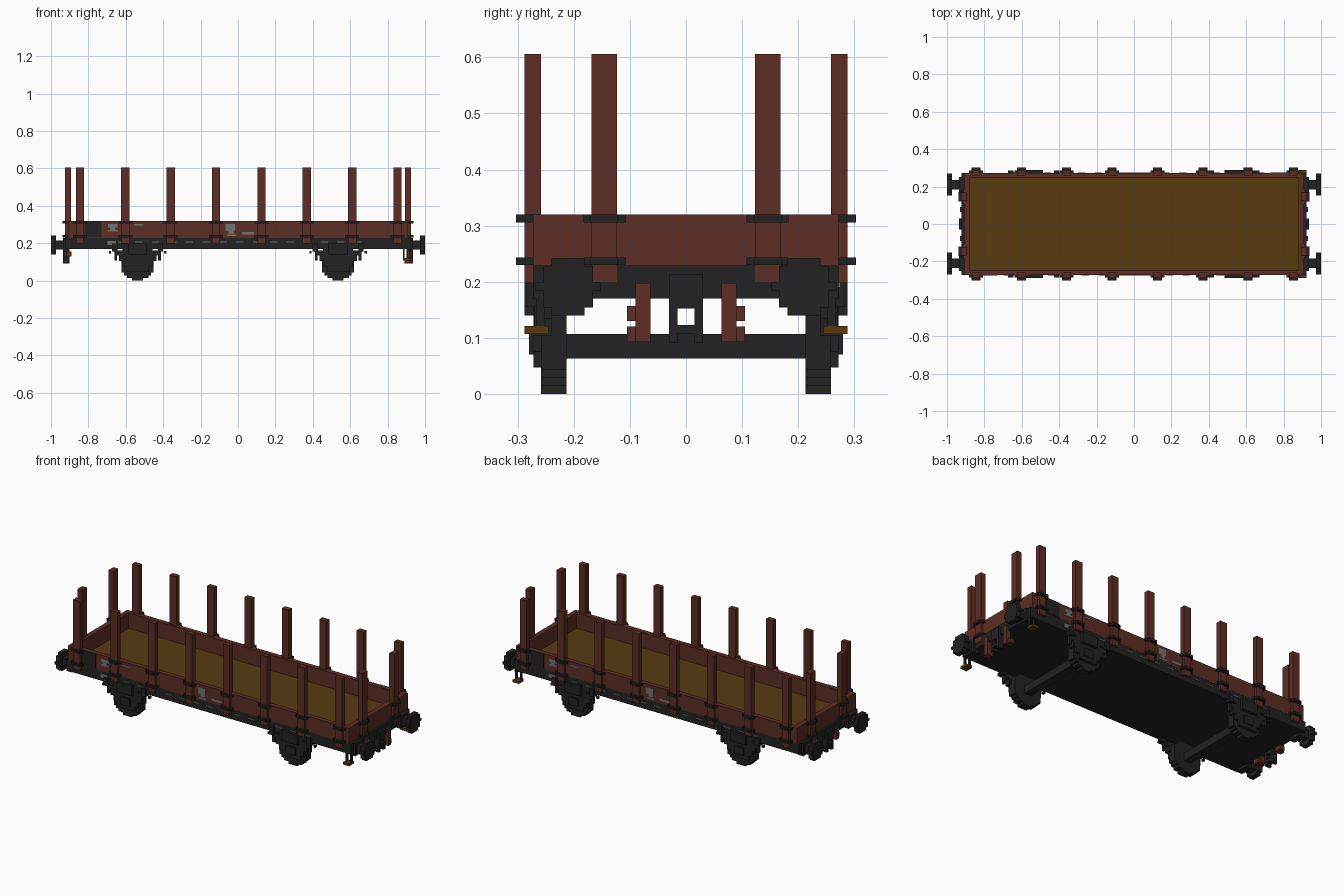
import bpy, bmesh, math

cube = bpy.data.objects.get("Cube")
if cube:
    bpy.data.objects.remove(cube)

SIDES = (-1, 1)
UNIT = 0.0147  # size of one block step


def material(name, color):
    m = bpy.data.materials.new(name)
    m.use_nodes = True
    m.diffuse_color = (*color, 1)
    m.node_tree.nodes["Principled BSDF"].inputs["Base Color"].default_value = (*color, 1)
    return m


RED = material("rust red", (0.107, 0.026, 0.018))
DARK = material("dark iron", (0.016, 0.016, 0.016))
WOOD = material("brown planks", (0.10, 0.043, 0.005))
GREY = material("pale grey", (0.17, 0.17, 0.17))


def blocks(name, mat, boxes):
    """One object made of boxes, each given as x, y and z ranges."""
    bm = bmesh.new()
    for ranges in boxes:
        lo = [min(r) for r in ranges]
        hi = [max(r) for r in ranges]
        verts = bmesh.ops.create_cube(bm, size=1)["verts"]
        for v in verts:
            v.co = [(a + b) / 2 + c * (b - a) for a, b, c in zip(lo, hi, v.co)]
    mesh = bpy.data.meshes.new(name)
    bm.to_mesh(mesh)
    bm.free()
    mesh.materials.append(mat)
    ob = bpy.data.objects.new(name, mesh)
    bpy.context.collection.objects.link(ob)
    return ob


def around(c, half):
    return (c - half, c + half)


def both(s, a, b):
    return (s * a, s * b)


def stepped_disc(radius, across, up):
    """Rows of a blocky circle: (across range, up range)."""
    rows = round(2 * radius / UNIT)
    step = 2 * radius / rows
    out = []
    for i in range(rows):
        z = -radius + i * step
        half = math.sqrt(max(radius ** 2 - (z + step / 2) ** 2, 0))
        half = max(1, round(half / step)) * step
        out.append((around(across, half), (up + z, up + z + step)))
    return out


# Deck, walls and underframe
blocks("deck", WOOD, [((-0.89, 0.89), (-0.255, 0.255), (0.215, 0.23))])
blocks("side_walls", RED, [((-0.909, 0.909), both(s, 0.245, 0.273), (0.229, 0.32)) for s in SIDES])
blocks("end_walls", RED, [(both(s, 0.88, 0.909), (-0.245, 0.245), (0.229, 0.32)) for s in SIDES])
blocks("underframe", DARK, [((-0.922, 0.922), (-0.272, 0.272), (0.17, 0.229))])

# Stakes with their iron brackets
stake_x = [-0.845 + i * 0.2426 for i in range(8)]
levels = ((0.23, 0.243), (0.306, 0.32))
blocks("side_stakes", RED, [(around(x, 0.022), both(s, 0.258, 0.288), (0.198, 0.606))
                            for s in SIDES for x in stake_x])
blocks("end_stakes", RED, [(both(s, 0.894, 0.924), both(t, 0.123, 0.168), (0.2, 0.606))
                           for s in SIDES for t in SIDES])
side_brackets, end_brackets = [], []
for z in levels:
    for s in SIDES:
        for x in stake_x:
            side_brackets.append((around(x, 0.0375), both(s, 0.272, 0.287), z))
            side_brackets.append((around(x, 0.024), both(s, 0.28, 0.303), z))
        for t in SIDES:
            end_brackets.append((both(s, 0.905, 0.923), both(t, 0.108, 0.183), z))
            end_brackets.append((both(s, 0.915, 0.938), both(t, 0.121, 0.17), z))
blocks("side_brackets", DARK, side_brackets)
blocks("end_brackets", DARK, end_brackets)

# Buffers
for s in SIDES:
    for t in SIDES:
        parts = [(both(s, 0.972, 1.0), y, z) for y, z in stepped_disc(0.0515, t * 0.21, 0.191)]
        parts.append((both(s, 0.9, 0.975), around(t * 0.21, 0.026), (0.166, 0.214)))
        parts.append((both(s, 0.9, 0.935), around(t * 0.21, 0.04), (0.155, 0.228)))
        blocks("buffer", DARK, parts)

# Wheelsets, axle guards and leaf springs
for x in (-0.537, 0.535):
    blocks("axle", DARK, [(around(x, 0.022), (-0.22, 0.22), (0.063, 0.107))])
    for t in SIDES:
        blocks("wheel", DARK, [(w, both(t, 0.213, 0.258), h) for w, h in stepped_disc(0.093, x, 0.093)])
        blocks("axle_guard", DARK, [
            (around(x, 0.06), both(t, 0.25, 0.272), (0.047, 0.08)),
            (around(x, 0.08), both(t, 0.25, 0.272), (0.075, 0.172)),
            (around(x, 0.03), both(t, 0.25, 0.28), (0.07, 0.115))])
        blocks("leaf_spring", DARK, [
            (around(x, 0.08), both(t, 0.24, 0.272), (0.09, 0.105)),
            (around(x, 0.1), both(t, 0.24, 0.272), (0.104, 0.135)),
            (around(x, 0.112), both(t, 0.24, 0.272), (0.134, 0.162)),
            (around(x, 0.05), both(t, 0.26, 0.288), (0.14, 0.2))])
        blocks("spring_hangers", DARK, [
            part for s in SIDES for part in (
                (around(x + s * 0.117, 0.007), both(t, 0.255, 0.27), (0.108, 0.175)),
                (around(x + s * 0.122, 0.014), both(t, 0.25, 0.285), (0.155, 0.2)),
                (around(x + s * 0.148, 0.006), both(t, 0.255, 0.27), (0.145, 0.158)))])

# Couplings: a hook plate with an open link below
for s in SIDES:
    depth = both(s, 0.9, 0.935)
    blocks("coupling", DARK, [
        (depth, (-0.03, 0.03), (0.152, 0.213)),
        (depth, (-0.03, 0.03), (0.107, 0.123)),
        *[(depth, both(t, 0.015, 0.03), (0.092, 0.16)) for t in SIDES]])

# Brake hoses, longer at one end
for s, low in ((1, 0.093), (-1, 0.13)):
    for t in SIDES:
        blocks("brake_hose", RED, [
            (both(s, 0.905, 0.93), both(t, 0.063, 0.09), (low, 0.198)),
            (both(s, 0.89, 0.92), both(t, 0.068, 0.105), (low, low + 0.027))])

# Shunter steps on hangers
for t in SIDES:
    blocks("step_board", WOOD, [((0.882, 0.922), both(t, 0.245, 0.288), (0.107, 0.121))])
    blocks("step_hanger", DARK, [(around(x, 0.004), both(t, 0.252, 0.266), (0.115, 0.175))
                                 for x in (0.887, 0.917)])

# Painted plates, turned half a circle for the other side
for s, side in ((1, "front"), (-1, "back")):
    def plate(x, width, low, high, out=0.275):
        return (around(s * x, width / 2), (-s * 0.268, -s * out), (low, high))

    blocks(side + "_dark_panel", DARK, [plate(-0.775, 0.09, 0.232, 0.32, 0.276)])
    marks = [
        plate(-0.67, 0.055, 0.262, 0.272), plate(-0.67, 0.05, 0.283, 0.302),
        plate(-0.67, 0.03, 0.272, 0.283),
        plate(-0.53, 0.05, 0.296, 0.302),
        plate(-0.042, 0.05, 0.265, 0.303), plate(-0.036, 0.028, 0.25, 0.265),
        plate(-0.035, 0.05, 0.238, 0.248),
        plate(0.053, 0.065, 0.246, 0.26),
        plate(-0.675, 0.045, 0.19, 0.213)]
    marks += [plate(-0.62 + i * 0.09, 0.04, 0.204, 0.209) for i in range(15)]
    blocks(side + "_markings", GREY, marks)
